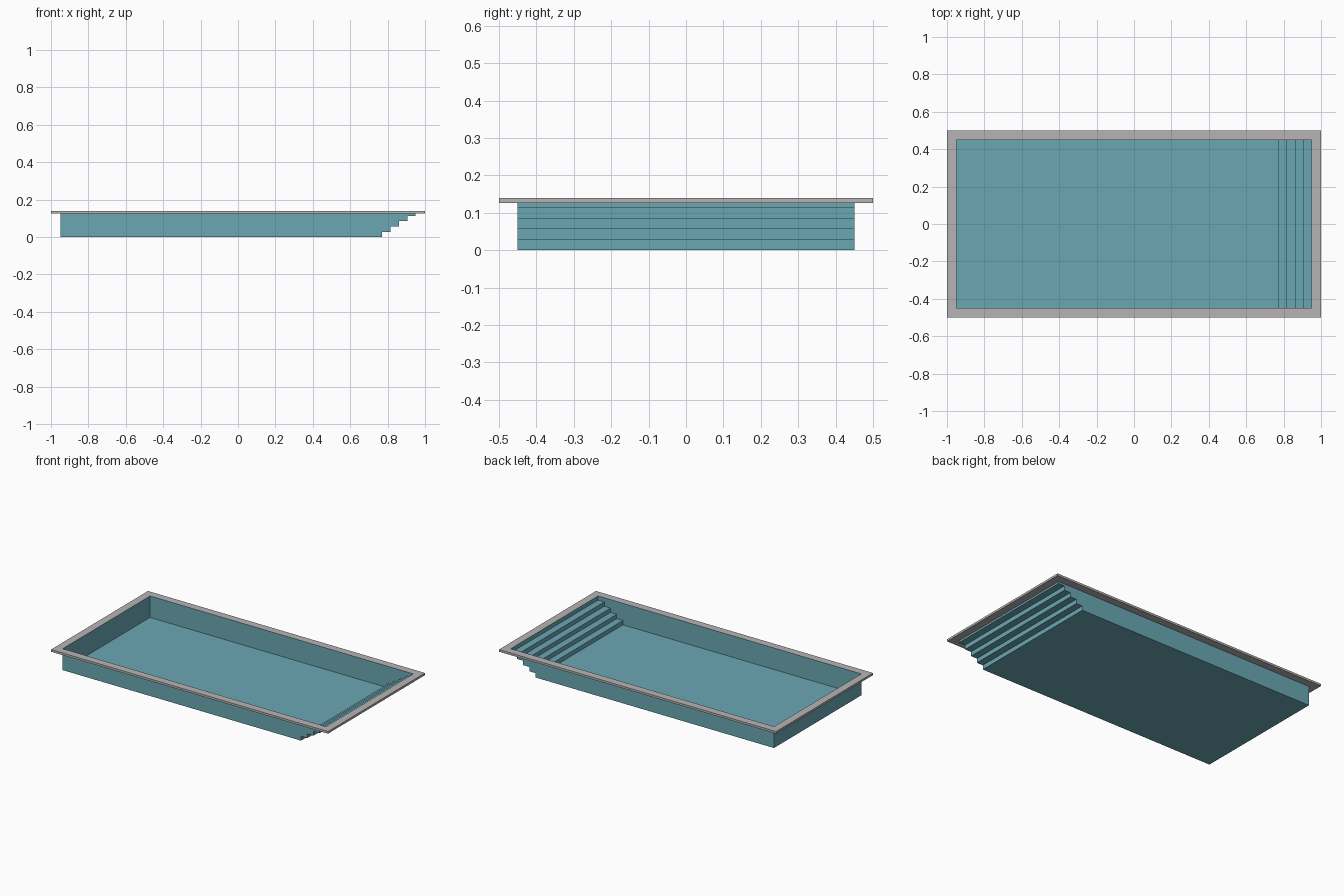
import bpy
import bmesh

if "Cube" in bpy.data.objects:
    bpy.data.objects.remove(bpy.data.objects["Cube"])


def material(name, rgb):
    m = bpy.data.materials.new(name)
    m.diffuse_color = (*rgb, 1.0)
    m.use_nodes = True
    m.node_tree.nodes["Principled BSDF"].inputs["Base Color"].default_value = m.diffuse_color
    return m


def make_object(name, bm, mat):
    mesh = bpy.data.meshes.new(name)
    bm.to_mesh(mesh)
    bm.free()
    mesh.materials.append(mat)
    obj = bpy.data.objects.new(name, mesh)
    bpy.context.collection.objects.link(obj)
    return obj


teal = material("pool_teal", (0.145, 0.39, 0.455))
grey = material("coping_grey", (0.47, 0.455, 0.455))

HX, HY = 0.95, 0.45          # half size of the basin
TOP, RIM_BOTTOM = 0.14, 0.126
STEP_X, STEP_RUN, STEP_RISE = 0.77, 0.045, 0.0283

# Basin: side profile from the deep end, along the floor and up the steps
profile = [(-HX, TOP), (-HX, 0.0), (STEP_X, 0.0)]
for i in range(4):
    z = STEP_RISE * (i + 1)
    profile += [(STEP_X + STEP_RUN * i, z), (STEP_X + STEP_RUN * (i + 1), z)]
profile.append((HX, TOP))

bm = bmesh.new()
front = [bm.verts.new((x, -HY, z)) for x, z in profile]
back = [bm.verts.new((x, HY, z)) for x, z in profile]
for i in range(len(profile) - 1):
    bm.faces.new((front[i], front[i + 1], back[i + 1], back[i]))
# Long side walls, closing the profile at each end
bm.faces.new(list(reversed(front)))
bm.faces.new(back)
make_object("pool_basin", bm, teal)

# Coping: flat border around the basin, its inner edge lined by the basin wall
bm = bmesh.new()


def ring(hx, hy, z):
    return [bm.verts.new((sx * hx, sy * hy, z))
            for sx, sy in ((-1, -1), (1, -1), (1, 1), (-1, 1))]


loops = [ring(HX, HY, RIM_BOTTOM), ring(1.0, 0.5, RIM_BOTTOM),
         ring(1.0, 0.5, TOP), ring(HX, HY, TOP)]
for a, b in zip(loops, loops[1:]):
    for i in range(4):
        j = (i + 1) % 4
        bm.faces.new((a[i], a[j], b[j], b[i]))
make_object("pool_coping", bm, grey)
